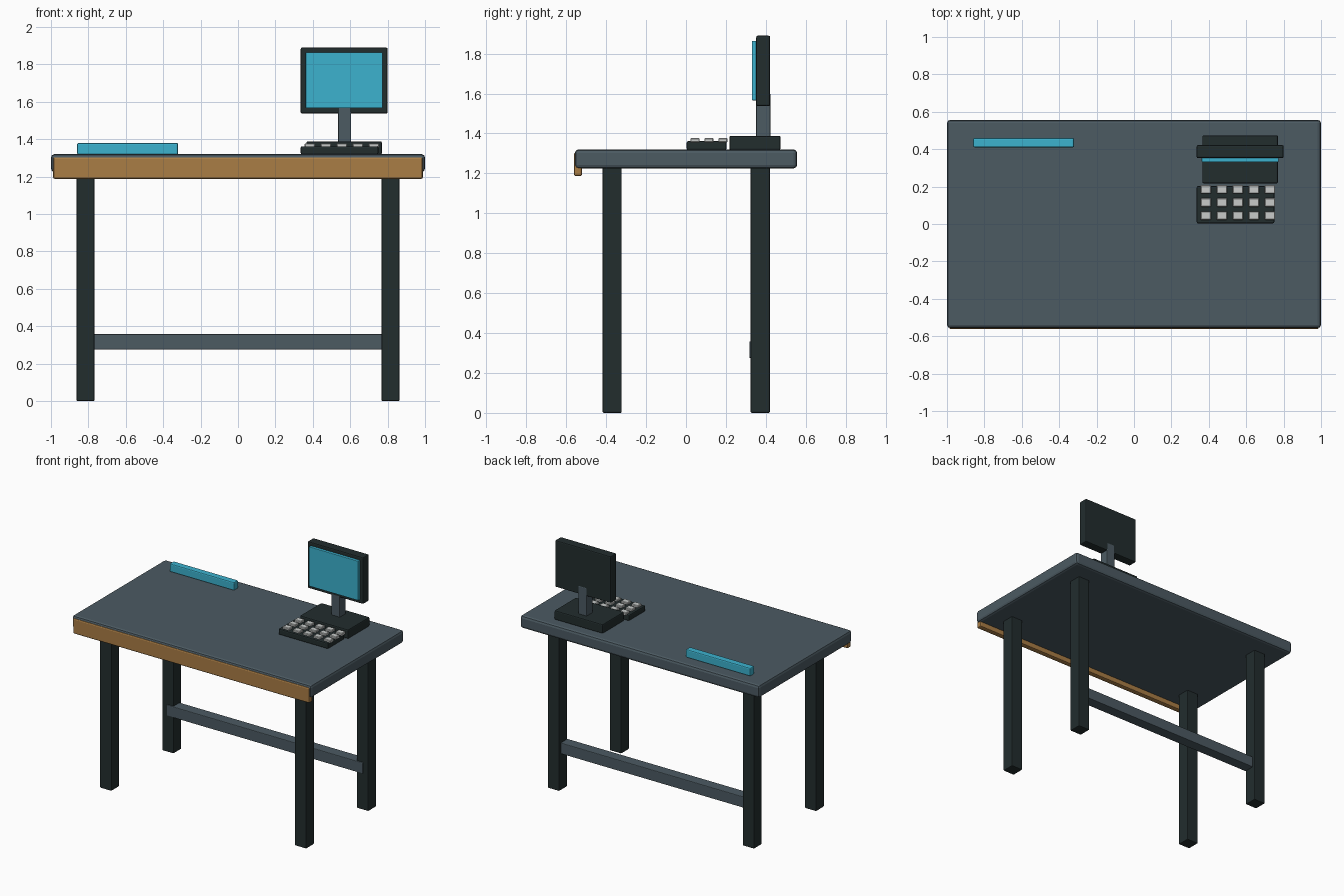
import bpy
from mathutils import Vector

old = bpy.data.objects.get("Cube")
if old:
    bpy.data.objects.remove(old, do_unlink=True)


def material(name, rgb):
    mat = bpy.data.materials.new(name)
    mat.use_nodes = True
    mat.diffuse_color = (*rgb, 1)
    mat.node_tree.nodes["Principled BSDF"].inputs["Base Color"].default_value = (*rgb, 1)
    return mat


slate = material("slate grey", (0.072, 0.103, 0.123))
dark = material("dark charcoal", (0.016, 0.026, 0.027))
cyan = material("bright cyan", (0.045, 0.445, 0.62))
wood = material("warm wood", (0.40, 0.205, 0.06))
pale = material("pale grey", (0.58, 0.60, 0.59))


def box(name, low, high, mat, bevel=0.006, segments=2):
    """Bevelled block between two opposite corners."""
    low, high = Vector(low), Vector(high)
    bpy.ops.mesh.primitive_cube_add(size=1, location=(low + high) / 2)
    obj = bpy.context.object
    obj.name = name
    obj.scale = high - low
    bpy.ops.object.transform_apply(location=False, rotation=False, scale=True)
    obj.data.materials.append(mat)
    mod = obj.modifiers.new("soft edges", "BEVEL")
    mod.width = bevel
    mod.segments = segments
    return obj


# Tabletop with wooden front trim
box("tabletop", (-1, -0.557, 1.225), (1, 0.557, 1.32), slate, 0.018)
box("front_trim", (-0.988, -0.562, 1.187), (0.988, -0.52, 1.305), wood, 0.01)

# Four legs and the rear rail
for side, x in (("right", -0.815), ("left", 0.815)):
    for end, y in (("front", -0.37), ("rear", 0.372)):
        box(f"{end}_{side}_leg", (x - 0.048, y - 0.048, 0),
            (x + 0.048, y + 0.048, 1.24), dark)
box("rear_rail", (-0.82, 0.317, 0.275), (0.82, 0.40, 0.358), slate, 0.005)

# Cyan bar near the rear edge
box("desk_bar", (-0.86, 0.41, 1.318), (-0.32, 0.46, 1.38), cyan, 0.008)

# Monitor
box("monitor_base", (0.365, 0.217, 1.318), (0.77, 0.474, 1.388), dark, 0.008)
box("monitor_neck", (0.535, 0.352, 1.38), (0.605, 0.423, 1.60), slate, 0.005)
box("monitor_case", (0.335, 0.352, 1.537), (0.80, 0.422, 1.89), dark, 0.008)
box("monitor_screen", (0.362, 0.331, 1.566), (0.773, 0.36, 1.864), cyan, 0.003)

# Keyboard with a grid of keys
box("keyboard", (0.335, 0.003, 1.318), (0.75, 0.203, 1.362), dark, 0.008)
for row in range(3):
    for col in range(5):
        x, y = 0.384 + 0.0857 * col, 0.045 + 0.07 * row
        box(f"key_{row + 1}_{col + 1}", (x - 0.028, y - 0.023, 1.355),
            (x + 0.028, y + 0.023, 1.377), pale, 0.004, 1)
